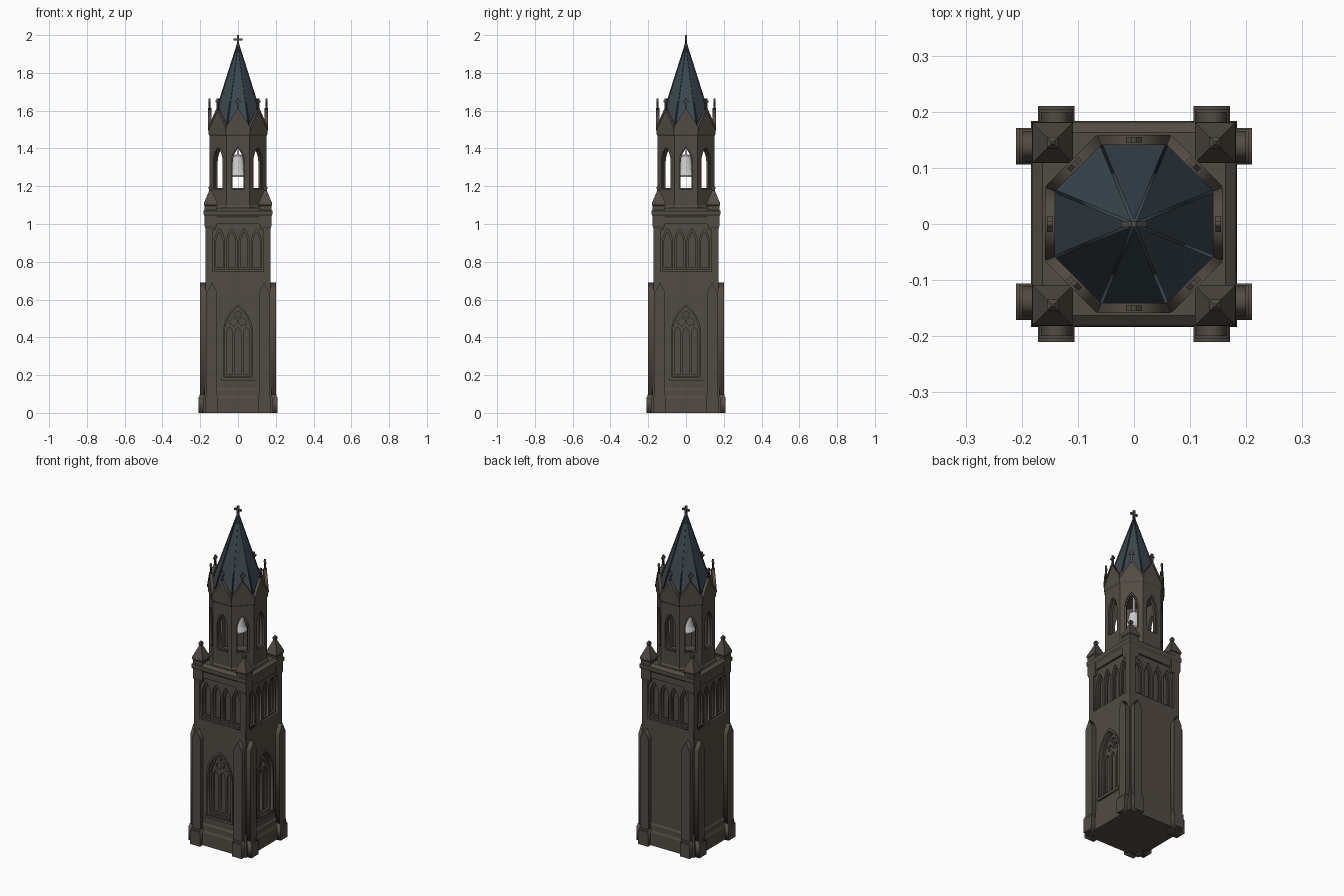
import bpy, bmesh
from math import pi, sin, cos, asin, sqrt, radians
from mathutils import Matrix

if "Cube" in bpy.data.objects:
    bpy.data.objects.remove(bpy.data.objects["Cube"])


def material(name, rgb):
    m = bpy.data.materials.new(name)
    m.diffuse_color = (*rgb, 1)
    m.use_nodes = True
    m.node_tree.nodes["Principled BSDF"].inputs["Base Color"].default_value = m.diffuse_color
    return m


STONE = material("brown_stone", (0.085, 0.070, 0.056))
SLATE = material("blue_slate", (0.042, 0.062, 0.078))
SQUARE = [0, 90, 180, 270]
OCT = [45 * i for i in range(8)]


def finish(name, bm, mat):
    bmesh.ops.recalc_face_normals(bm, faces=bm.faces)
    me = bpy.data.meshes.new(name)
    bm.to_mesh(me)
    bm.free()
    if mat:
        me.materials.append(mat)
    ob = bpy.data.objects.new(name, me)
    bpy.context.collection.objects.link(ob)
    return ob


def plate(name, loops, front, depth, angles, mat=STONE):
    """Flat x/z outlines (inner loops are holes), extruded and repeated around z."""
    cu = bpy.data.curves.new(name + "_outline", 'CURVE')
    cu.dimensions, cu.fill_mode, cu.extrude = '2D', 'BOTH', depth / 2
    for loop in loops:
        sp = cu.splines.new('POLY')
        sp.points.add(len(loop) - 1)
        for p, (x, z) in zip(sp.points, loop):
            p.co = (x, z, 0, 1)
        sp.use_cyclic_u = True
    tmp = bpy.data.objects.new("outline", cu)
    bpy.context.collection.objects.link(tmp)
    dg = bpy.context.evaluated_depsgraph_get()
    src = bpy.data.meshes.new_from_object(tmp.evaluated_get(dg))
    bpy.data.objects.remove(tmp)
    bpy.data.curves.remove(cu)
    base = Matrix.Translation((0, depth / 2 - front, 0)) @ Matrix.Rotation(pi / 2, 4, 'X')
    bm = bmesh.new()
    for a in angles:
        part = src.copy()
        part.transform(Matrix.Rotation(radians(a), 4, 'Z') @ base)
        bm.from_mesh(part)
        bpy.data.meshes.remove(part)
    bpy.data.meshes.remove(src)
    bmesh.ops.remove_doubles(bm, verts=bm.verts, dist=1e-5)
    return finish(name, bm, mat)


def stack(name, rings, n=4, centres=((0, 0),), mat=STONE):
    """n-sided rings (flat-to-centre distance, height) joined into a solid."""
    bm = bmesh.new()
    for cx, cy in centres:
        rows = []
        for r, z in rings:
            R = r / cos(pi / n)
            rows.append([bm.verts.new((cx + R * cos(2 * pi * (i + .5) / n),
                                       cy + R * sin(2 * pi * (i + .5) / n), z)) for i in range(n)])
        for lo, hi in zip(rows, rows[1:]):
            for i in range(n):
                j = (i + 1) % n
                bm.faces.new((lo[i], lo[j], hi[j], hi[i]))
        bm.faces.new(rows[0][::-1])
        bm.faces.new(rows[-1])
    return finish(name, bm, mat)


def rect(x0, x1, z0, z1):
    return [(x0, z0), (x1, z0), (x1, z1), (x0, z1)]


def lancet(x, w, z0, zs, h, n=7):
    """Pointed arch: centre x, half width w, sill z0, spring zs, arch rise h."""
    R = (w * w + h * h) / (2 * w)
    top = asin(min(1, h / R))
    arc = [(w - R + R * cos(top * i / n), zs + R * sin(top * i / n)) for i in range(n)]
    return ([(x - w, z0), (x + w, z0)] + [(x + a, z) for a, z in arc] + [(x, zs + h)]
            + [(x - a, z) for a, z in reversed(arc)])


def circle(x, z, r, n=16):
    return [(x + r * cos(2 * pi * i / n), z + r * sin(2 * pi * i / n)) for i in range(n)]


def cross(z0, z1, w, arm, za):
    return [(-w, z0), (w, z0), (w, za - w), (arm, za - w), (arm, za + w), (w, za + w), (w, z1),
            (-w, z1), (-w, za + w), (-arm, za + w), (-arm, za - w), (-w, za - w)]


# Solid core, plinth and setback between the two stages
stack("tower_core", [(.13, 0), (.13, 1.06)])
stack("wall_plinth", [(.184, 0), (.184, .075), (.178, .09), (.178, .12), (.172, .13)])

# Lower stage: two blank walls, two walls with a large traceried window
wall = rect(-.171, .171, .0, .70)
plate("blank_wall", [wall], .172, .04, [180, 270])
plate("window_wall", [wall, lancet(0, .080, .185, .42, .155)], .172, .013, [0, 90])
plate("window_inner_frame", [rect(-.15, .15, .05, .68), lancet(0, .070, .195, .42, .143)],
      .159, .013, [0, 90])
plate("window_hood", [lancet(0, .088, .18, .42, .167), lancet(0, .077, .19, .42, .15)],
      .179, .01, [0, 90])
plate("window_sill", [rect(-.09, .09, .172, .188)], .183, .02, [0, 90])
lights = [lancet(x, .016, .205, .415, .038) for x in (-.045, 0, .045)]
eyes = [circle(-.024, .483, .019), circle(.024, .483, .019), circle(0, .522, .016)]
plate("window_tracery", [rect(-.1, .1, .15, .6)] + lights + eyes, .148, .012, [0, 90])

# Paired corner buttresses with gabled tops and stepped feet
for side, s in (("left", -1), ("right", 1)):
    a, b = sorted((s * .111, s * .166))
    plate(side + "_buttress", [[(a, 0), (b, 0), (b, .64), ((a + b) / 2, .69), (a, .64)]],
          .200, .06, SQUARE)
    plate(side + "_buttress_foot", [rect(a - .005, b + .005, 0, .085)], .21, .07, SQUARE)
    plate(side + "_buttress_step", [rect(a - .002, b + .002, 0, .098)], .205, .065, SQUARE)

# Upper stage: sunk panel with four blind lancets on every face
panel = [(-.135, .75), (.135, .75), (.135, .97), (.11, 1.0), (-.11, 1.0), (-.135, .97)]
xs = (-.098, -.033, .033, .098)
plate("arcade_wall", [rect(-.171, .171, .69, 1.05), panel], .172, .012, SQUARE)
plate("arcade_arches", [rect(-.158, .158, .70, 1.04)] + [lancet(x, .027, .76, .90, .075) for x in xs],
      .160, .012, SQUARE)
plate("arcade_inner_arches", [rect(-.147, .147, .70, 1.04)] +
      [lancet(x, .018, .77, .90, .058) for x in xs], .148, .010, SQUARE)

# Cornice and corner pinnacles
stack("cornice", [(.172, 1.035), (.182, 1.05), (.182, 1.07), (.163, 1.085)])
c = .145
stack("corner_pinnacle", [(.026, .97), (.032, .99), (.032, 1.095), (.036, 1.1), (.036, 1.11),
                          (.007, 1.178), (.010, 1.185), (.010, 1.195), (.002, 1.205)],
      centres=[(x, y) for x in (-c, c) for y in (-c, c)])

# Octagonal bell stage, open on all eight sides
t = .0621
stack("octagon_base", [(.156, 1.07), (.156, 1.09), (.150, 1.10)], 8)
plate("octagon_wall", [rect(-t, t, 1.08, 1.49), lancet(0, .035, 1.185, 1.325, .083)],
      .150, .010, OCT)
plate("octagon_inner_wall", [rect(-.058, .058, 1.08, 1.49), lancet(0, .028, 1.19, 1.325, .073)],
      .140, .016, OCT)
stack("octagon_cornice", [(.150, 1.465), (.156, 1.475), (.156, 1.49), (.150, 1.495)], 8)

# Bell hanging inside
stack("bell", [(.050, 1.25), (.052, 1.258), (.040, 1.285), (.031, 1.33), (.024, 1.36), (.008, 1.37)],
      16, mat=None)
stack("bell_hanger", [(.006, 1.365), (.006, 1.47)], mat=None)

# Gables with coping and cross finials
g = .0646
plate("gable", [[(-g, 1.48), (g, 1.48), (g, 1.505), (0, 1.605), (-g, 1.505)]], .156, .012, OCT)
plate("gable_coping", [[(-g, 1.495), (0, 1.595), (g, 1.495), (g, 1.513), (0, 1.615), (-g, 1.513)]],
      .159, .018, OCT)
plate("gable_finial", [cross(1.59, 1.665, .005, .014, 1.648)], .155, .010, OCT)

# Slate spire, edge ribs and top cross
stack("spire", [(.150, 1.485), (.003, 1.95)], 8, mat=SLATE)
plate("spire_rib", [[(.154, 1.49), (.164, 1.49), (.005, 1.955), (0, 1.955)]], .003, .006,
      [a + 22.5 for a in OCT], SLATE)
plate("top_cross", [cross(1.93, 2.0, .005, .023, 1.977)], .005, .010, [0])
